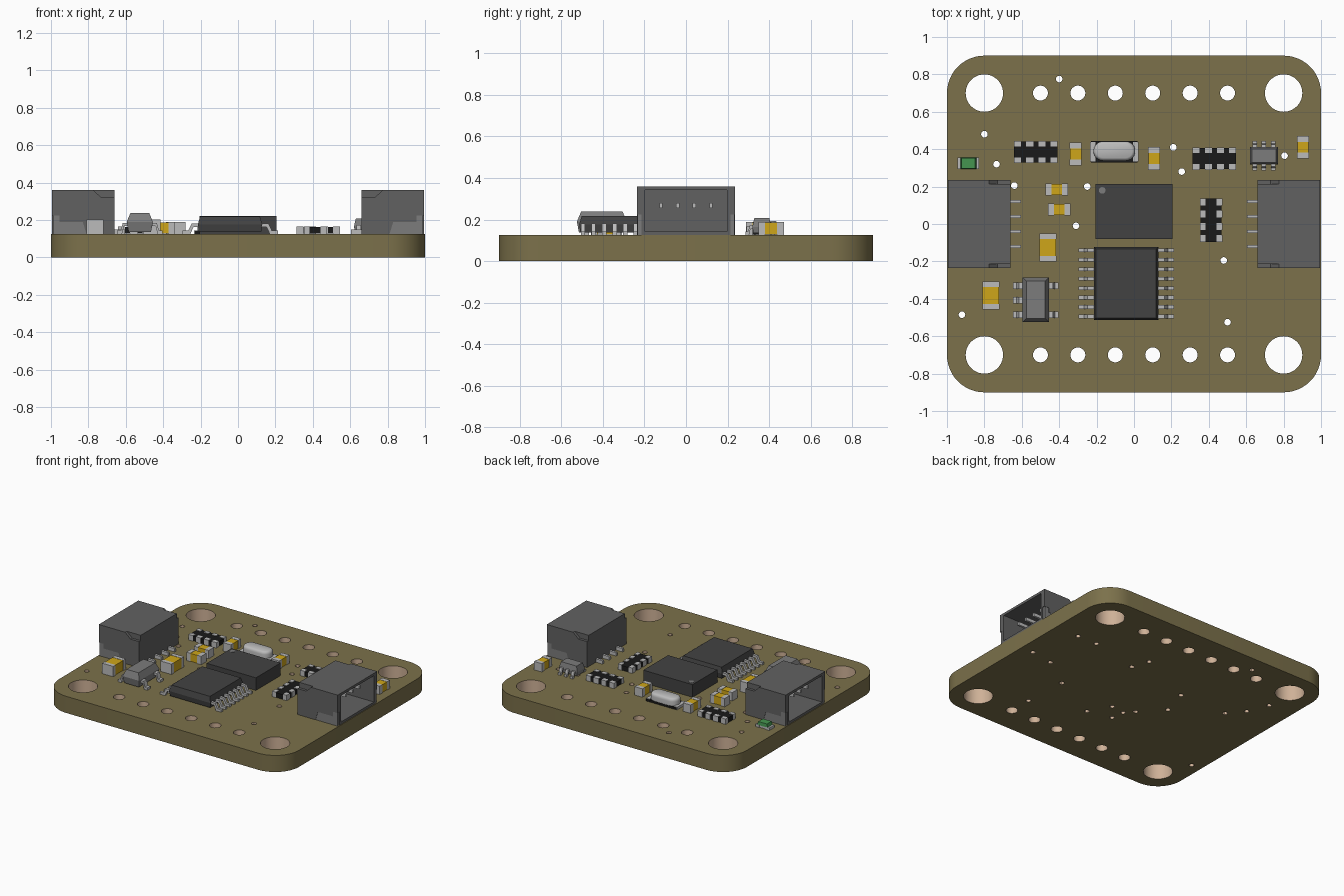
import bpy, bmesh
from math import pi, cos, sin, hypot, radians
from mathutils import Matrix, Vector

if "Cube" in bpy.data.objects:
    bpy.data.objects.remove(bpy.data.objects["Cube"])

TOP = 0.125  # board top surface


def mat(name, r, g=None, b=None):
    m = bpy.data.materials.new(name)
    m.diffuse_color = (r, r if g is None else g, r if b is None else b, 1)
    m.use_nodes = True
    m.node_tree.nodes["Principled BSDF"].inputs["Base Color"].default_value = m.diffuse_color
    return m


OLIVE = mat("board_olive", 0.20, 0.165, 0.07)
COPPER = mat("hole_copper", 0.62, 0.44, 0.31)
CHIP = mat("chip_dark", 0.055)
HOUSING = mat("housing_grey", 0.12)
SMALL = mat("small_package_grey", 0.2)
BLACK = mat("black", 0.01)
SILVER = mat("silver", 0.5)
YELLOW = mat("capacitor_yellow", 0.62, 0.38, 0.01)
GREEN = mat("led_green", 0.06, 0.3, 0.08)


def finish(bm, name, material, smooth=False):
    bmesh.ops.recalc_face_normals(bm, faces=bm.faces[:])
    me = bpy.data.meshes.new(name)
    bm.to_mesh(me)
    bm.free()
    me.materials.append(material)
    if smooth:
        me.shade_smooth()
        me.set_sharp_from_angle(angle=radians(30))
    ob = bpy.data.objects.new(name, me)
    bpy.context.collection.objects.link(ob)
    return ob


def loft(bm, rings):
    """Closed solid through a stack of equal-length rings."""
    vs = [[bm.verts.new(p) for p in r] for r in rings]
    n = len(vs[0])
    for a, b in zip(vs, vs[1:]):
        for i in range(n):
            bm.faces.new((a[i], a[(i + 1) % n], b[(i + 1) % n], b[i]))
    bm.faces.new(vs[0][::-1])
    bm.faces.new(vs[-1])


def rect(cx, cy, hx, hy, z):
    return [Vector((cx + sx * hx, cy + sy * hy, z))
            for sx, sy in ((-1, -1), (1, -1), (1, 1), (-1, 1))]


def box(bm, cx, cy, sx, sy, z0, z1):
    loft(bm, [rect(cx, cy, sx / 2, sy / 2, z) for z in (z0, z1)])


def prism(bm, pts, v0, v1, m=Matrix()):
    """(u, z) outline extruded along v, then placed by a matrix."""
    loft(bm, [[m @ Vector((u, v, z)) for u, z in pts] for v in (v0, v1)])


def place(x, y, angle):
    return Matrix.Translation((x, y, 0)) @ Matrix.Rotation(angle, 4, 'Z')


def stadium(cx, cy, half_len, r, z, n=12):
    out = []
    for i in range(2 * n):
        a = -pi / 2 + pi * (i % n) / (n - 1) + (pi if i >= n else 0)
        s = 1 if i < n else -1
        out.append(Vector((cx + s * half_len + r * cos(a), cy + r * sin(a), z)))
    return out


# ---- circuit board with drilled holes
def circle(cx, cy, r, n):
    return [(cx + r * cos(2 * pi * i / n), cy + r * sin(2 * pi * i / n)) for i in range(n)]


outline = []
for k, (cx, cy) in enumerate(((.8, .7), (-.8, .7), (-.8, -.7), (.8, -.7))):
    for i in range(13):
        a = k * pi / 2 + i * pi / 24
        outline.append((cx + .2 * cos(a), cy + .2 * sin(a)))
loops = [outline]
for sy in (-.7, .7):
    loops += [circle(sx, sy, .1, 40) for sx in (-.8, .8)]
    loops += [circle(-.5 + .2 * i, sy, .04, 24) for i in range(6)]
vias = [(-.8, .48), (-.735, .32), (-.64, .205), (-.4, .775), (-.25, .2), (.21, .41),
        (.255, .28), (.805, .365), (-.92, -.485), (-.31, -.01), (.48, -.195), (.5, -.525),
        (.645, .368), (.9, 0), (.72, -.03), (.1, -.38), (.01, -.22), (-.1, -.236),
        (-.157, -.17), (-.086, -.336)]
loops += [circle(x, y, .018, 12) for x, y in vias]
cu = bpy.data.curves.new("board_outline", 'CURVE')
cu.dimensions, cu.fill_mode, cu.extrude = '2D', 'BOTH', TOP / 2
for pts in loops:
    sp = cu.splines.new('POLY')
    sp.points.add(len(pts) - 1)
    for p, (x, y) in zip(sp.points, pts):
        p.co = (x, y, 0, 1)
    sp.use_cyclic_u = True
tmp = bpy.data.objects.new("board_outline", cu)
bpy.context.collection.objects.link(tmp)
me = bpy.data.meshes.new_from_object(tmp.evaluated_get(bpy.context.evaluated_depsgraph_get()))
bpy.data.objects.remove(tmp)
bm = bmesh.new()
bm.from_mesh(me)
bmesh.ops.remove_doubles(bm, verts=bm.verts[:], dist=1e-4)
bmesh.ops.translate(bm, verts=bm.verts[:], vec=(0, 0, TOP / 2))
bm.normal_update()
for f in bm.faces:
    c = f.calc_center_median()
    edge = hypot(max(abs(c.x) - .8, 0), max(abs(c.y) - .7, 0)) > .15
    f.material_index = int(abs(f.normal.z) < .5 and not edge)
board = finish(bm, "circuit_board", OLIVE, True)
board.data.materials.append(COPPER)

# ---- side connectors, open towards the board edge
SIDE = [(.66, .32), (.73, .32), (.775, .36), (.995, .36), (.995, .225), (.955, .225),
        (.955, .19), (.83, .19), (.81, TOP), (.66, TOP)]
TAB = [(.99, TOP), (.99, .225), (.955, .225), (.955, .19), (.83, .19), (.81, TOP)]
for side, ang in (("right", 0), ("left", pi)):
    m = place(0, 0, ang)
    bm = bmesh.new()
    box(bm, .8275, 0, .335, .43, TOP, .36)
    bm.normal_update()
    front = max(bm.faces, key=lambda f: f.normal.x)
    bmesh.ops.inset_region(bm, faces=[front], thickness=.026)
    ext = bmesh.ops.extrude_discrete_faces(bm, faces=[front])["faces"][0]
    bmesh.ops.translate(bm, verts=ext.verts[:], vec=(-.25, 0, 0))
    bmesh.ops.transform(bm, matrix=m, verts=bm.verts[:])
    for s in (-1, 1):
        prism(bm, SIDE, s * .215, s * .235, m)
    finish(bm, side + "_connector_housing", HOUSING)
    bm = bmesh.new()
    for s in (-1, 1):
        prism(bm, TAB, s * .213, s * .233, m)
    finish(bm, side + "_connector_solder_tabs", SMALL)
    bm = bmesh.new()
    for i in range(4):
        y = -.12 + .08 * i
        prism(bm, [(.605, TOP), (.68, TOP), (.68, .15), (.605, .15)], y - .009, y + .009, m)
        prism(bm, [(.74, .255), (.93, .255), (.93, .28), (.74, .28)], y - .008, y + .008, m)
    finish(bm, side + "_connector_pins", SILVER)


# ---- moulded chips with gull-wing leads
def chip(name, cx, cy, hx, hy, z0, zm, z1, t, material):
    bm = bmesh.new()
    loft(bm, [rect(cx, cy, hx - t / 2, hy - t / 2, z0), rect(cx, cy, hx, hy, zm),
              rect(cx, cy, hx - t, hy - t, z1)])
    return finish(bm, name + "_body", material)


def leads(name, items, length, zl, w):
    L = length
    pts = [(-.01, zl), (L * .4, zl), (L * .62, TOP + .018), (L, TOP + .018), (L, TOP),
           (L * .48, TOP), (L * .28, zl - .018), (-.01, zl - .018)]
    bm = bmesh.new()
    for x, y, a in items:
        prism(bm, pts, -w / 2, w / 2, place(x, y, a))
    finish(bm, name + "_leads", SILVER)


chip("driver_chip", -.0425, -.318, .1725, .196, .137, .175, .218, .012, CHIP)
ys = [-.495 + .0507 * i for i in range(8)]
leads("driver_chip", [(.13, y, 0) for y in ys] + [(-.215, y, pi) for y in ys], .083, .18, .02)

chip("regulator", -.525, -.405, .07, .12, .137, .19, .238, .02, SMALL)
leads("regulator", [(-.595, y, pi) for y in (-.33, -.407, -.485)] +
      [(-.455, y, 0) for y in (-.33, -.485)], .052, .185, .036)

chip("small_transistor", .695, .365, .075, .046, .135, .165, .207, .01, SMALL)
leads("small_transistor", [(x, .365 + s * .046, s * pi / 2) for x in (.645, .695, .745)
                           for s in (-1, 1)], .032, .172, .024)

# ---- flat main processor with pin-one dot
bm = bmesh.new()
box(bm, 0, .0675, .41, .295, TOP, .22)
finish(bm, "processor", CHIP)
bm = bmesh.new()
loft(bm, [[Vector((x, y, z)) for x, y in circle(-.17, .18, .018, 20)] for z in (.21, .222)])
finish(bm, "processor_dot", SMALL)

# ---- crystal: base, end pads and domed can
bm = bmesh.new()
box(bm, -.105, .387, .25, .115, TOP, .14)
finish(bm, "crystal_base", BLACK)
bm = bmesh.new()
for s in (-1, 1):
    box(bm, -.105 + s * .115, .387, .03, .105, TOP, .144)
finish(bm, "crystal_pads", SILVER)
bm = bmesh.new()
loft(bm, [stadium(-.105, .39, .06, r, z) for r, z in
          ((.052, .14), (.052, .172), (.05, .182), (.044, .19), (.036, .194))])
finish(bm, "crystal_can", SILVER, True)

# ---- resistor packs: four pads along each long side
for n, (cx, cy, turned) in enumerate(((-.525, .385, 0), (.43, .35, 0), (.412, .02, 1))):
    body, pads = bmesh.new(), bmesh.new()
    box(body, 0, 0, .232, .114, TOP + .002, .162)
    for i in range(4):
        for s in (-1, 1):
            box(pads, -.0975 + .065 * i, s * .045, .038, .03, TOP, .166)
    for b, name, c in ((body, "body", BLACK), (pads, "pads", SILVER)):
        bmesh.ops.transform(b, matrix=place(cx, cy, turned * pi / 2), verts=b.verts[:])
        finish(b, f"resistor_pack_{n + 1}_{name}", c)


# ---- two-terminal parts: capacitors (turned = long axis along y)
def two_terminal(name, cx, cy, length, w, h, end, turned, material):
    body, caps = bmesh.new(), bmesh.new()
    box(body, 0, 0, length - .01, w - .004, TOP + .002, TOP + h - .002)
    for s in (-1, 1):
        box(caps, s * (length - end) / 2, 0, end, w, TOP, TOP + h)
    for b, part, c in ((body, "body", material), (caps, "terminals", SILVER)):
        bmesh.ops.transform(b, matrix=place(cx, cy, turned * pi / 2), verts=b.verts[:])
        finish(b, f"{name}_{part}", c)


for n, (x, y, turned) in enumerate(((-.312, .375, 1), (.108, .35, 1), (.903, .41, 1),
                                    (-.413, .185, 0), (-.4, .077, 0))):
    two_terminal(f"small_capacitor_{n + 1}", x, y, .122, .064, .063, .032, turned, YELLOW)
for n, (x, y) in enumerate(((-.46, -.125), (-.765, -.383))):
    two_terminal(f"large_capacitor_{n + 1}", x, y, .15, .092, .078, .03, 1, YELLOW)

# ---- status light: pads with a raised green lens
two_terminal("status_light", -.885, .325, .115, .06, .02, .03, 0, SILVER)
bm = bmesh.new()
loft(bm, [rect(-.885, .325, .043, .03, .143), rect(-.885, .325, .036, .028, .168)])
finish(bm, "status_light_lens", GREEN)
